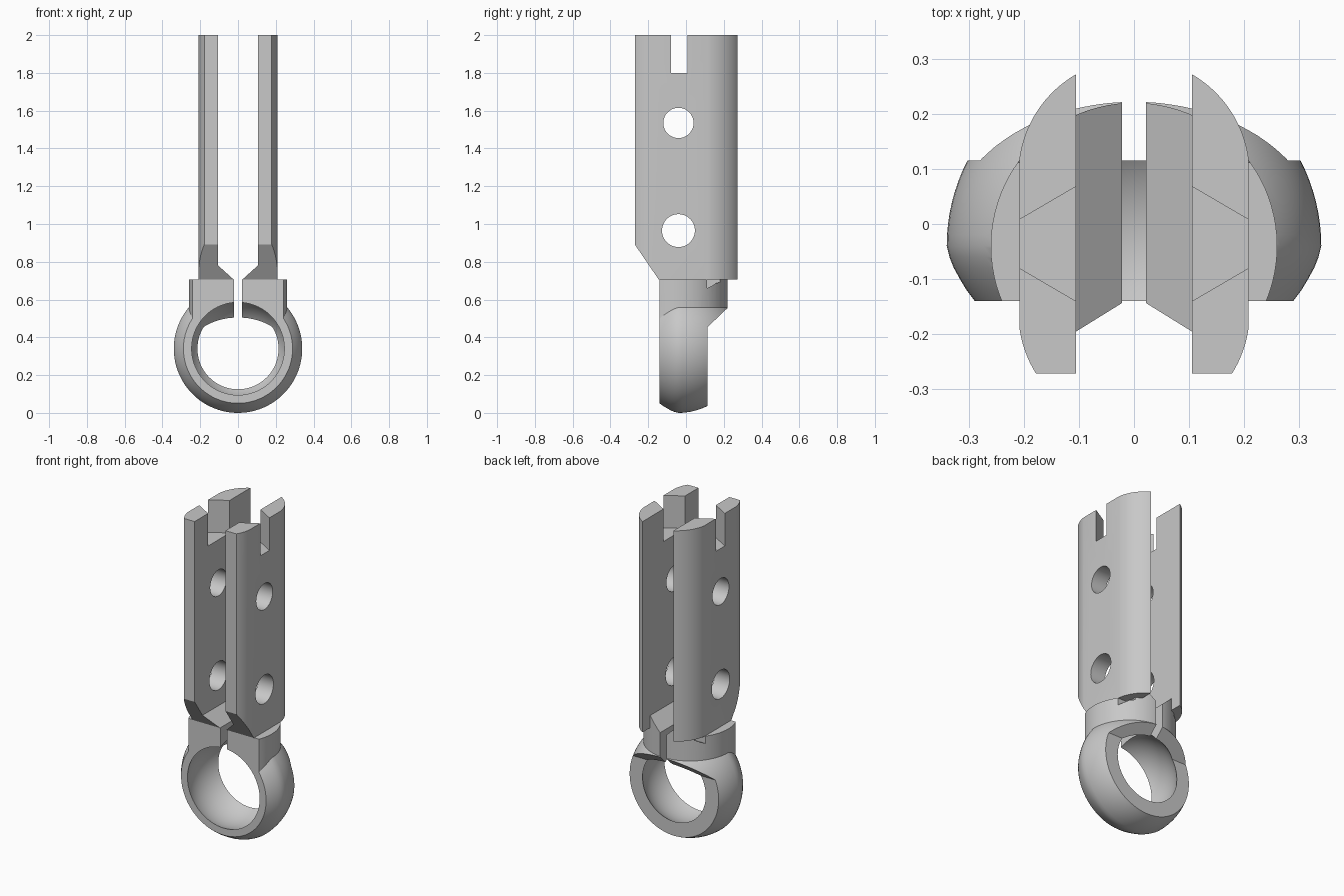
import bpy, bmesh, math
from mathutils import Matrix

cube = bpy.data.objects.get("Cube")
if cube:
    bpy.data.objects.remove(cube, do_unlink=True)

metal = bpy.data.materials.new("plain grey metal")
metal.use_nodes = True
GREY = (0.58, 0.58, 0.58, 1)
metal.diffuse_color = GREY
metal.node_tree.nodes["Principled BSDF"].inputs["Base Color"].default_value = GREY


def make(name, bm):
    bmesh.ops.recalc_face_normals(bm, faces=bm.faces)
    if bm.calc_volume(signed=True) < 0:
        bmesh.ops.reverse_faces(bm, faces=bm.faces)
    mesh = bpy.data.meshes.new(name)
    bm.to_mesh(mesh)
    bm.free()
    mesh.materials.append(metal)
    obj = bpy.data.objects.new(name, mesh)
    bpy.context.collection.objects.link(obj)
    return obj


def prism(name, points, axis, start, end):
    """Extrude a 2D outline along one axis."""
    place = {"x": lambda p, t: (t, p[0], p[1]),
             "y": lambda p, t: (p[0], t, p[1]),
             "z": lambda p, t: (p[0], p[1], t)}[axis]
    bm = bmesh.new()
    a = [bm.verts.new(place(p, start)) for p in points]
    b = [bm.verts.new(place(p, end)) for p in points]
    bm.faces.new(a)
    bm.faces.new(b)
    n = len(points)
    for i in range(n):
        j = (i + 1) % n
        bm.faces.new((a[i], a[j], b[j], b[i]))
    return make(name, bm)


def arc(u, v, r, first, last, n):
    """Points from one angle to another, in degrees."""
    angles = [math.radians(first + (last - first) * i / n) for i in range(n + 1)]
    return [(u + r * math.cos(a), v + r * math.sin(a)) for a in angles]


def circle(u, v, r, n=96):
    return arc(u, v, r, 1, 361, n)[:-1]


def ball(name, centre, r):
    bm = bmesh.new()
    bmesh.ops.create_uvsphere(bm, u_segments=96, v_segments=48, radius=r,
                              matrix=Matrix.Translation(centre))
    return make(name, bm)


def apply(obj, mod):
    bpy.ops.object.select_all(action="DESELECT")
    obj.select_set(True)
    bpy.context.view_layer.objects.active = obj
    bpy.ops.object.modifier_apply(modifier=mod.name)


def combine(obj, other, operation):
    mod = obj.modifiers.new("cut", "BOOLEAN")
    mod.operation, mod.solver, mod.object = operation, "EXACT", other
    apply(obj, mod)
    bpy.data.objects.remove(other, do_unlink=True)


def mirror(obj):
    mod = obj.modifiers.new("mirror", "MIRROR")
    mod.use_mirror_merge = False
    apply(obj, mod)


def smooth(obj):
    bpy.ops.object.select_all(action="DESELECT")
    obj.select_set(True)
    bpy.context.view_layer.objects.active = obj
    bpy.ops.object.shade_smooth_by_angle(angle=math.radians(28))


RING_Z, AXIS_Y, NECK_R, SLIT, TOP = 0.34, -0.04, 0.26, 0.022, 0.705

# Ring: rounded body turned about the y axis
profile = [(-0.17, 0.262), (-0.14, 0.289), (-0.12, 0.304), (-0.10, 0.316), (-0.08, 0.327),
           (-0.06, 0.335)]
profile += [(y / 100, math.sqrt(0.34 ** 2 - (y / 100 - AXIS_Y) ** 2)) for y in range(-4, 25, 2)]
bm = bmesh.new()
loops = [[bm.verts.new((u, y, v)) for u, v in circle(0, RING_Z, r)] for y, r in profile]
for a, b in zip(loops, loops[1:]):
    for i in range(len(a)):
        j = (i + 1) % len(a)
        bm.faces.new((a[i], a[j], b[j], b[i]))
bm.faces.new(loops[0])
bm.faces.new(loops[-1])
ring = make("ring_clamp", bm)

# Round neck on the ring, trimmed to the side outline
combine(ring, prism("neck", circle(0, AXIS_Y, NECK_R), "z", 0.42, TOP), "UNION")
side = [(-0.14, -0.1), (0.115, -0.1), (0.115, 0.455), (0.225, 0.56), (0.225, 0.9), (-0.14, 0.9)]
combine(ring, prism("side_trim", side, "x", -0.5, 0.5), "INTERSECT")

# Ball socket, clamping slit and reliefs under the back of the plates
combine(ring, ball("socket", (0, AXIS_Y, RING_Z), 0.265), "DIFFERENCE")
slit = [(-SLIT, 0.4), (SLIT, 0.4), (SLIT, 0.8), (-SLIT, 0.8)]
combine(ring, prism("slit", slit, "y", -0.5, 0.5), "DIFFERENCE")
relief = [(0.112, 0.66), (0.135, 0.671), (0.16, 0.687), (0.215, 0.698), (0.24, 0.73), (0.112, 0.73)]
for s in (-1, 1):
    combine(ring, prism("relief", relief, "x", s * 0.14, s * 0.3), "DIFFERENCE")
smooth(ring)


def chamfer(obj):
    """Slope the lower front edge back towards the neck."""
    outline = [(-0.3, 2.1), (0.3, 2.1), (0.3, 0.6), (-0.072, 0.6), (-0.3, 0.934)]
    combine(obj, prism("chamfer", outline, "x", -0.1, 0.5), "INTERSECT")


# Side plates with rounded outer faces
section = [(0.105, -0.271)] + arc(0, -0.16, 0.21, -32, -8, 8) + arc(0, 0.09, 0.21, 8, 60, 16)
plates = prism("side_plates", section, "z", TOP, 2.0)
chamfer(plates)

# Bolt holes and flared top slots
for z, r in ((1.535, 0.08), (0.965, 0.087)):
    combine(plates, prism("hole", circle(AXIS_Y, z, r, 64), "x", 0.05, 0.3), "DIFFERENCE")
slot = [(0.095, -0.146), (0.208, -0.08), (0.22, -0.08), (0.22, 0.008), (0.208, 0.008),
        (0.095, 0.074)]
combine(plates, prism("slot", slot, "z", 1.8, 2.1), "DIFFERENCE")
mirror(plates)
smooth(plates)

# Sloped wedges between the plates, on top of the neck
wedges = prism("inner_wedges", [(SLIT, TOP), (0.108, TOP), (0.108, 0.783)], "y", -0.28, 0.28)
combine(wedges, prism("round_trim", circle(0, AXIS_Y, NECK_R), "z", 0.6, 0.9), "INTERSECT")
chamfer(wedges)
mirror(wedges)
smooth(wedges)
